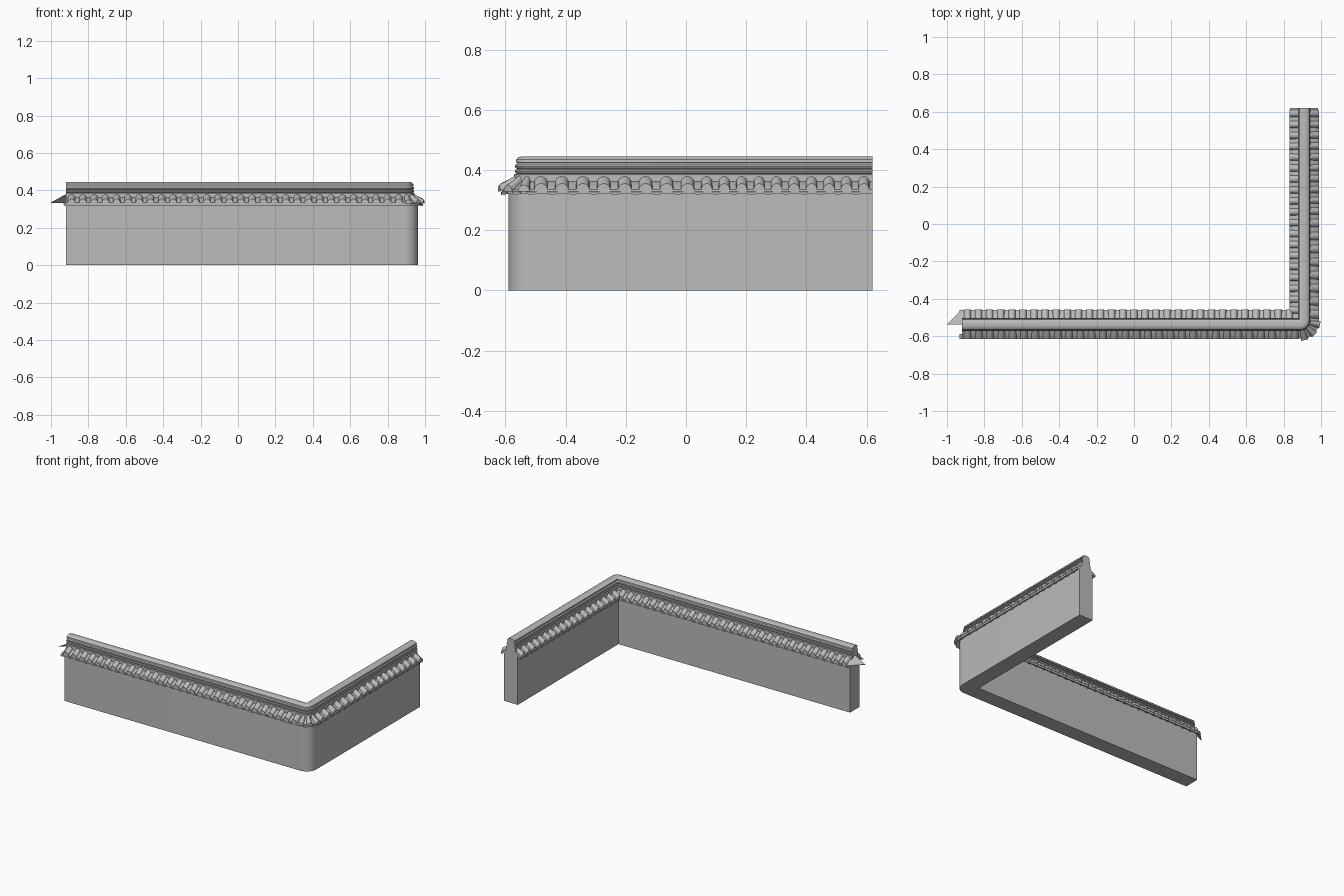
import bpy, bmesh, math
from mathutils import Vector

if "Cube" in bpy.data.objects:
    bpy.data.objects.remove(bpy.data.objects["Cube"])

grey = bpy.data.materials.new("stone grey")
grey.use_nodes = True
COLOUR = (0.5, 0.5, 0.5, 1)
grey.diffuse_color = COLOUR
grey.node_tree.nodes["Principled BSDF"].inputs["Base Color"].default_value = COLOUR

# Centre line of the L: left end, corner, back end
LEFT, BACK = -0.92, 0.62
CX, CY = 0.91, -0.537
ROUND = 0.02
SEGMENTS = 8
HUB = Vector((CX - ROUND, CY + ROUND, 0))


def finish(name, bm, smooth=True):
    bmesh.ops.remove_doubles(bm, verts=bm.verts, dist=0.00005)
    bmesh.ops.recalc_face_normals(bm, faces=bm.faces)
    mesh = bpy.data.meshes.new(name)
    bm.to_mesh(mesh)
    bm.free()
    ob = bpy.data.objects.new(name, mesh)
    bpy.context.collection.objects.link(ob)
    mesh.materials.append(grey)
    if smooth:
        bpy.ops.object.select_all(action='DESELECT')
        ob.select_set(True)
        bpy.context.view_layer.objects.active = ob
        bpy.ops.object.shade_smooth_by_angle(angle=math.radians(35))
    return ob


def rail(offset, z):
    """L-shaped line at an offset from the centre line, rounded on the outside."""
    radius = max(offset + ROUND, 0)
    inset = min(offset + ROUND, 0)
    points = [Vector((LEFT, CY - offset, z))]
    for i in range(SEGMENTS + 1):
        a = math.radians(-90 + 90 * i / SEGMENTS)
        points.append(Vector((HUB.x + inset + radius * math.cos(a),
                              HUB.y - inset + radius * math.sin(a), z)))
    points.append(Vector((CX + offset, BACK, z)))
    return points


def sweep(name, half):
    """Mirror a half profile of (offset, height) and run it along the L."""
    profile = half + [(-o, z) for o, z in reversed(half) if o > 0]
    bm = bmesh.new()
    rails = [[bm.verts.new(p) for p in rail(o, z)] for o, z in profile]
    for a, b in zip(rails, rails[1:] + rails[:1]):
        for i in range(len(a) - 1):
            bm.faces.new((a[i], a[i + 1], b[i + 1], b[i]))
    for end in (0, -1):
        bm.faces.new([r[end] for r in rails])
    return finish(name, bm)


def tile(bm, base, out, width, height, start, stop, taper=1.0):
    """Arched tile sloping down from start to stop; negative height sags."""
    side = Vector((-out.y, out.x, 0))
    rings = []
    for (dist, z), scale in ((start, taper), (stop, 1.0)):
        ring = []
        for i in range(9):
            a = math.pi * i / 8
            p = base + out * dist + side * (math.cos(a) * width / 2 * scale)
            p.z = z + height * math.sin(a)
            ring.append(bm.verts.new(p))
        rings.append(ring)
    a, b = rings
    for i in range(9):
        j = (i + 1) % 9
        bm.faces.new((a[i], a[j], b[j], b[i]))
    bm.faces.new(a)
    bm.faces.new(b)


def tile_row(name, first, last, out, count):
    """Barrel tiles with sagging pan tiles between them."""
    bm = bmesh.new()
    step = (last - first) / count
    width = step.length
    for i in range(count):
        tile(bm, first + step * (i + 0.5), out, width * 0.64, 0.021,
             (0.025, 0.362), (0.079, 0.334))
        tile(bm, first + step * i + step * 0.04, out, width * 0.5, -0.01,
             (0.05, 0.338), (0.078, 0.327))
    return finish(name, bm)


# Wall body
sweep("wall", [(0.053, 0), (0.053, 0.345)])

# Sloping roof bed beneath the tiles
sweep("roof_bed", [(0.05, 0.334), (0.075, 0.32), (0.075, 0.335), (0.03, 0.364)])

# Ridge: foot, two rounded mouldings and a domed cap
ridge = [(0.034, 0.355), (0.034, 0.385)]
for z in (0.395, 0.412):
    for i in range(5):
        a = math.radians(-90 + 45 * i)
        ridge.append((0.025 + 0.007 * math.cos(a), z + 0.0075 * math.sin(a)))
ridge += [(0.022, 0.423), (0.028, 0.425), (0.027, 0.435), (0.02, 0.442), (0.009, 0.445)]
sweep("ridge", ridge)

# Straight tile rows on both faces of both legs
SOUTH, NORTH = Vector((0, -1, 0)), Vector((0, 1, 0))
EAST, WEST = Vector((1, 0, 0)), Vector((-1, 0, 0))
SEAM = 0.04
tile_row("front_tiles", Vector((LEFT, CY, 0)), Vector((HUB.x, CY, 0)), SOUTH, 30)
tile_row("inner_front_tiles", Vector((LEFT, CY, 0)), Vector((0.86, CY, 0)), NORTH, 30)
tile_row("side_tiles", Vector((CX, HUB.y, 0)), Vector((CX, SEAM, 0)), EAST, 8)
tile_row("side_tiles_back", Vector((CX, SEAM, 0)), Vector((CX, BACK, 0)), EAST, 10)
tile_row("inner_side_tiles", Vector((CX, -0.49, 0)), Vector((CX, BACK, 0)), WEST, 19)

# Fan of tapered tiles round the outer corner
bm = bmesh.new()
for angle in (-78, -45, -12):
    a = math.radians(angle)
    out = Vector((math.cos(a), math.sin(a), 0))
    tile(bm, HUB, out, 0.04, 0.021, (0.045, 0.364), (0.106, 0.329), 0.5)
for angle in (-61, -28):
    a = math.radians(angle)
    out = Vector((math.cos(a), math.sin(a), 0))
    tile(bm, HUB, out, 0.034, -0.01, (0.07, 0.338), (0.1, 0.327), 0.7)
finish("corner_tiles", bm)

# Thin triangular hip flap at the left end
bm = bmesh.new()
corners = [(LEFT, CY, 0.38), (-1, CY, 0.336), (LEFT, CY + 0.082, 0.336)]
top = [bm.verts.new(c) for c in corners]
low = [bm.verts.new((x, y, z - 0.003)) for x, y, z in corners]
bm.faces.new(top)
bm.faces.new(low)
for i in range(3):
    j = (i + 1) % 3
    bm.faces.new((top[i], top[j], low[j], low[i]))
finish("end_flap", bm, smooth=False)
